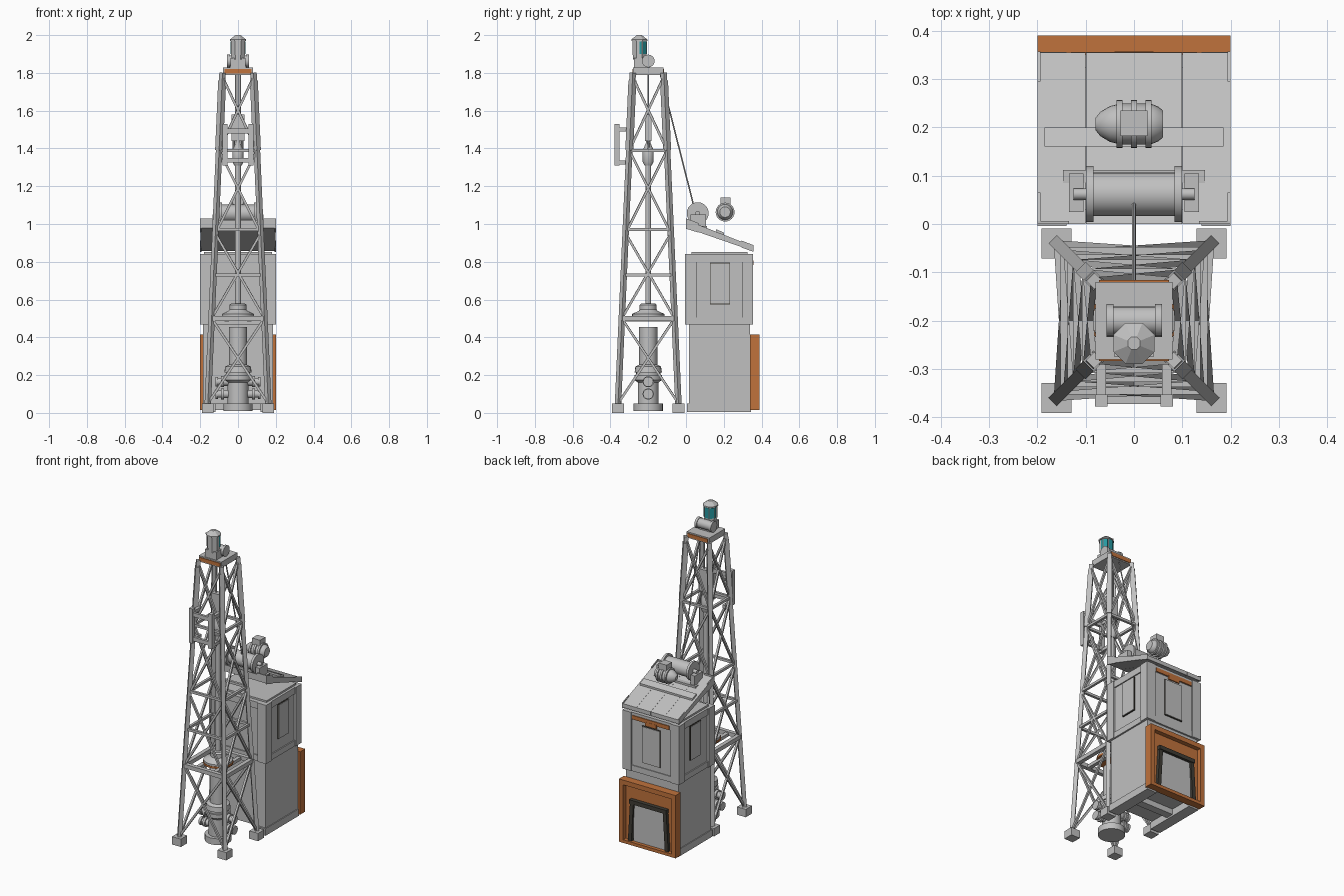
import bpy, bmesh, math
from mathutils import Vector


def material(name, col):
    m = bpy.data.materials.new(name)
    m.diffuse_color = (*col, 1)
    return m


GREY = material("painted grey", (0.53, 0.53, 0.53))
ORANGE = material("safety orange", (0.53, 0.17, 0.045))
DARK = material("dark trim", (0.05, 0.045, 0.035))
TEAL = material("teal glass", (0.02, 0.32, 0.36))


def make(name, bm, mat=GREY, smooth=False):
    bmesh.ops.recalc_face_normals(bm, faces=bm.faces)
    me = bpy.data.meshes.new(name)
    bm.to_mesh(me)
    bm.free()
    me.materials.append(mat)
    ob = bpy.data.objects.new(name, me)
    bpy.context.collection.objects.link(ob)
    if smooth:
        bpy.ops.object.select_all(action='DESELECT')
        bpy.context.view_layer.objects.active = ob
        ob.select_set(True)
        bpy.ops.object.shade_smooth_by_angle(angle=math.radians(35))
    return ob


def box(name, x0, x1, y0, y1, z0, z1, mat=GREY):
    bm = bmesh.new()
    bmesh.ops.create_cube(bm, size=1)
    for v in bm.verts:
        v.co = Vector(((x0 + x1) / 2 + v.co.x * (x1 - x0),
                       (y0 + y1) / 2 + v.co.y * (y1 - y0),
                       (z0 + z1) / 2 + v.co.z * (z1 - z0)))
    return make(name, bm, mat)


def lathe(name, base, axis, profile, n=20, mat=GREY, phase=0.0):
    """Closed turned shape: profile holds (distance along axis, radius)."""
    q = Vector(axis).to_track_quat('Z', 'Y')
    bm = bmesh.new()
    rings = []
    for h, r in profile:
        rings.append([bm.verts.new(Vector(base) + q @ Vector(
            (r * math.cos(phase + math.tau * i / n), r * math.sin(phase + math.tau * i / n), h)))
            for i in range(n)])
    for a, b in zip(rings, rings[1:]):
        for i in range(n):
            bm.faces.new((a[i], a[(i + 1) % n], b[(i + 1) % n], b[i]))
    bm.faces.new(rings[0])
    bm.faces.new(rings[-1])
    return make(name, bm, mat, smooth=n > 8)


def bar(name, a, b, r, n=4, mat=GREY):
    a, b = Vector(a), Vector(b)
    return lathe(name, a, b - a, [(0, r), ((b - a).length, r)], n, mat, math.pi / 4)


def prism(name, pts, x0, x1, mat=GREY):
    """Side profile in (y, z) extruded along x."""
    bm = bmesh.new()
    f = bm.faces.new([bm.verts.new((x0, y, z)) for y, z in pts])
    ext = bmesh.ops.extrude_face_region(bm, geom=[f])["geom"]
    for v in ext:
        if isinstance(v, bmesh.types.BMVert):
            v.co.x = x1
    return make(name, bm, mat)


# Derrick: four leaning legs, girts and cross braces
CY = -0.2


def corner(sx, sy, z):
    h = 0.162 - 0.08 * z / 1.8
    return Vector((sx * h, CY + sy * h, z))


CORNERS = [(-1, -1), (1, -1), (1, 1), (-1, 1)]
LEVELS = [0.05, 0.5, 0.95, 1.39, 1.78]
for c in CORNERS:
    bar("derrick_leg", corner(*c, 0.03), corner(*c, 1.8), 0.017)
    bar("upper_leg_sleeve", corner(*c, 1.39), corner(*c, 1.76), 0.021)
    x, y = c[0] * 0.16, CY + c[1] * 0.16
    box("derrick_foot", x - 0.031, x + 0.031, y - 0.031, y + 0.031, 0, 0.05)
for a, b in zip(CORNERS, CORNERS[1:] + CORNERS[:1]):
    for z0, z1 in zip(LEVELS, LEVELS[1:]):
        bar("cross_brace", corner(*a, z0), corner(*b, z1), 0.009)
        bar("cross_brace", corner(*b, z0), corner(*a, z1), 0.009)
    for z in (0.73, 0.97, 1.39):
        bar("girt", corner(*a, z), corner(*b, z), 0.011)
    bar("floor_girt", corner(*a, 0.5), corner(*b, 0.5), 0.018)

# Drill floor and rotary table
for s in (-1, 1):
    box("floor_beam", s * 0.06 - 0.012, s * 0.06 + 0.012, CY - 0.14, CY + 0.14, 0.485, 0.505)
lathe("table_ring", (0, CY, 0.5), (0, 0, 1), [(0, 0.088), (0.012, 0.088)], 24, ORANGE)
lathe("rotary_table", (0, CY, 0.512), (0, 0, 1),
      [(0, 0.085), (0.012, 0.085), (0.028, 0.05), (0.035, 0.045), (0.06, 0.045), (0.068, 0.035)], 24)

# Wellhead stack with side outlets
lathe("wellhead", (0, CY, 0.01), (0, 0, 1),
      [(0, 0.078), (0.04, 0.078), (0.04, 0.055), (0.15, 0.055), (0.165, 0.072), (0.19, 0.072),
       (0.19, 0.064), (0.205, 0.064), (0.205, 0.072), (0.235, 0.068), (0.245, 0.048), (0.445, 0.048)], 24)
for z in (0.10, 0.165):
    for s in (-1, 1):
        lathe("outlet", (0, CY, z), (s, 0, 0),
              [(0, 0.022), (0.075, 0.022), (0.075, 0.03), (0.09, 0.03),
               (0.09, 0.02), (0.105, 0.02), (0.105, 0.027), (0.12, 0.027)], 14)

# Drill string, hook and travelling block
bar("drill_string", (0, CY, 0.56), (0, CY, 1.36), 0.016, 12)
lathe("swivel", (0, CY, 1.31), (0, 0, 1), [(0, 0.02), (0.02, 0.03), (0.08, 0.03), (0.12, 0.012), (0.14, 0.012)], 14)
box("travelling_block", -0.035, 0.035, CY - 0.018, CY + 0.018, 1.44, 1.58)
for s in (-1, 1):
    bar("hoist_line", (s * 0.012, CY, 1.57), (s * 0.012, CY, 1.8), 0.004, 6)
    bar("hook_link", (s * 0.022, CY, 1.33), (s * 0.022, CY, 1.45), 0.006, 6)

# Racking balcony on the derrick front
for s in (-1, 1):
    x = s * 0.068
    box("balcony_post", x - 0.013, x + 0.013, -0.378, -0.353, 1.31, 1.53)
    for z in (1.315, 1.49):
        box("balcony_arm", x - 0.01, x + 0.01, -0.365, -0.285, z, z + 0.02)
for z in (1.325, 1.48):
    box("balcony_rail", -0.08, 0.08, -0.373, -0.357, z, z + 0.025)

# Crown platform, sheave and beacon
box("crown_platform", -0.08, 0.08, -0.28, -0.12, 1.79, 1.828)
for y in (-0.284, -0.12):
    box("crown_stripe", -0.072, 0.072, y, y + 0.004, 1.797, 1.82, ORANGE)
lathe("crown_sheave", (-0.057, CY, 1.863), (1, 0, 0),
      [(0, 0.034), (0.015, 0.034), (0.015, 0.029), (0.1, 0.029), (0.1, 0.034), (0.115, 0.034)], 16)
box("beacon_pedestal", -0.04, 0.04, -0.275, -0.19, 1.828, 1.878)
lathe("beacon_housing", (0, -0.247, 1.87), (0, 0, 1),
      [(0, 0.036), (0.025, 0.036), (0.025, 0.04), (0.1, 0.04), (0.1, 0.046), (0.107, 0.046), (0.13, 0.014)],
      8, GREY, math.pi / 8)
for a in (0, 45, 90, 135, 180):
    r, t = 0.0375, math.radians(a)
    d, w = Vector((math.cos(t), math.sin(t), 0)), Vector((-math.sin(t), math.cos(t), 0))
    bm = bmesh.new()
    lo, hi = (0 if a == 0 else -0.012), (0 if a == 180 else 0.012)
    q = [Vector((0, -0.247, z)) + d * r + w * u for u, z in
         ((lo, 1.9), (hi, 1.9), (hi, 1.966), (lo, 1.966))]
    f = bm.faces.new([bm.verts.new(p) for p in q])
    ext = bmesh.ops.extrude_face_region(bm, geom=[f])["geom"]
    bmesh.ops.translate(bm, vec=d * 0.002, verts=[v for v in ext if isinstance(v, bmesh.types.BMVert)])
    make("beacon_glass", bm, TEAL)

# Lower housing on skids
for s in (-1, 1):
    box("skid", s * 0.155 - 0.035, s * 0.155 + 0.035, 0.005, 0.345, 0.005, 0.05)
box("skid_cross_beam", -0.12, 0.12, 0.15, 0.2, 0.015, 0.05)
box("lower_housing", -0.185, 0.185, 0.015, 0.34, 0.05, 0.47)

# Orange rear frame with tapered shutter
for s in (-1, 1):
    box("rear_frame_side", s * 0.185 - 0.015, s * 0.185 + 0.015, 0.34, 0.39, 0.015, 0.415, ORANGE)
box("rear_frame_top", -0.17, 0.17, 0.34, 0.39, 0.385, 0.415, ORANGE)
box("rear_frame_bottom", -0.17, 0.17, 0.34, 0.39, 0.015, 0.035, ORANGE)
box("rear_panel", -0.17, 0.17, 0.34, 0.362, 0.035, 0.385, ORANGE)
box("shutter", -0.11, 0.11, 0.362, 0.37, 0.036, 0.28)
for s in (-1, 1):
    bar("shutter_jamb", (s * 0.13, 0.37, 0.036), (s * 0.115, 0.37, 0.29), 0.017, 4, DARK)
box("shutter_head", -0.13, 0.13, 0.36, 0.387, 0.275, 0.3, DARK)

# Cabin core, corner posts and rails
box("cabin", -0.188, 0.188, 0.01, 0.346, 0.47, 0.84)
for x in (-0.2, 0.14):
    for y in (-0.004, 0.296):
        box("cabin_post", x, x + 0.06, y, y + 0.06, 0.468, 0.842)
box("cabin_sill", -0.195, 0.195, 0.003, 0.351, 0.468, 0.505)
box("cabin_header", -0.195, 0.195, 0.003, 0.351, 0.8, 0.842)
box("cabin_cap", -0.18, 0.18, 0.03, 0.325, 0.84, 0.853)

# Windows and rear door: grey panels over dark edges
for s in (-1, 1):
    a, b = sorted((s * 0.187, s * 0.195))
    box("side_window_trim", a, b, 0.128, 0.232, 0.575, 0.795, DARK)
    a, b = sorted((s * 0.195, s * 0.198))
    box("side_window", a, b, 0.13, 0.23, 0.578, 0.792)
box("rear_door_trim", -0.064, 0.064, 0.345, 0.352, 0.54, 0.775, DARK)
box("rear_door", -0.061, 0.061, 0.352, 0.355, 0.544, 0.772)
box("rear_stripe", -0.13, 0.13, 0.35, 0.356, 0.8, 0.825, ORANGE)
box("rear_stripe_tab", -0.04, 0.04, 0.35, 0.357, 0.782, 0.808, ORANGE)

# Sloping roof panels with cross beam and corner caps
for i in range(4):
    x = -0.2 + i * 0.1
    prism("roof_panel", [(0, 0.98), (0.355, 0.857), (0.355, 0.882), (0, 1.022)], x + 0.0004, x + 0.0996)
prism("roof_beam", [(0.16, 0.955), (0.2, 0.94), (0.2, 0.955), (0.16, 0.972)], -0.185, 0.185)
for s in (-1, 1):
    a, b = sorted((s * 0.2, s * 0.135))
    box("roof_front_cap", a, b, 0, 0.006, 0.99, 1.03)
    a, b = sorted((s * 0.2, s * 0.194))
    prism("roof_side_cap", [(0, 0.975), (0.065, 0.955), (0.065, 1.005), (0, 1.03)], a, b)
    prism("roof_side_cap", [(0.295, 0.875), (0.357, 0.853), (0.357, 0.888), (0.295, 0.912)], a, b)

# Winch drum on pedestals with cable to the crown
lathe("winch_drum", (-0.125, 0.062, 1.057), (1, 0, 0),
      [(0, 0.012), (0.026, 0.012), (0.026, 0.058), (0.041, 0.058), (0.041, 0.045), (0.209, 0.045),
       (0.209, 0.058), (0.224, 0.058), (0.224, 0.012), (0.25, 0.012)], 24)
for s in (-1, 1):
    box("winch_pedestal", s * 0.12 - 0.015, s * 0.12 + 0.015, 0.025, 0.105, 0.98, 1.05)
box("winch_base", -0.147, 0.147, 0.085, 0.112, 0.975, 0.99)
bar("winch_cable", (0, 0.04, 1.1), (0, -0.135, 1.79), 0.004, 6)

# Winch motor: domed body, clamp bands and junction box
lathe("winch_motor", (-0.08, 0.207, 1.063), (1, 0, 0),
      [(0, 0.012), (0.01, 0.025), (0.03, 0.037), (0.05, 0.042), (0.115, 0.042), (0.13, 0.036), (0.14, 0.028)], 24)
for x in (-0.036, -0.006, 0.024):
    lathe("motor_band", (x, 0.207, 1.063), (1, 0, 0), [(0, 0.05), (0.012, 0.05)], 24)
box("junction_box", -0.028, 0.028, 0.182, 0.235, 1.1, 1.14)
